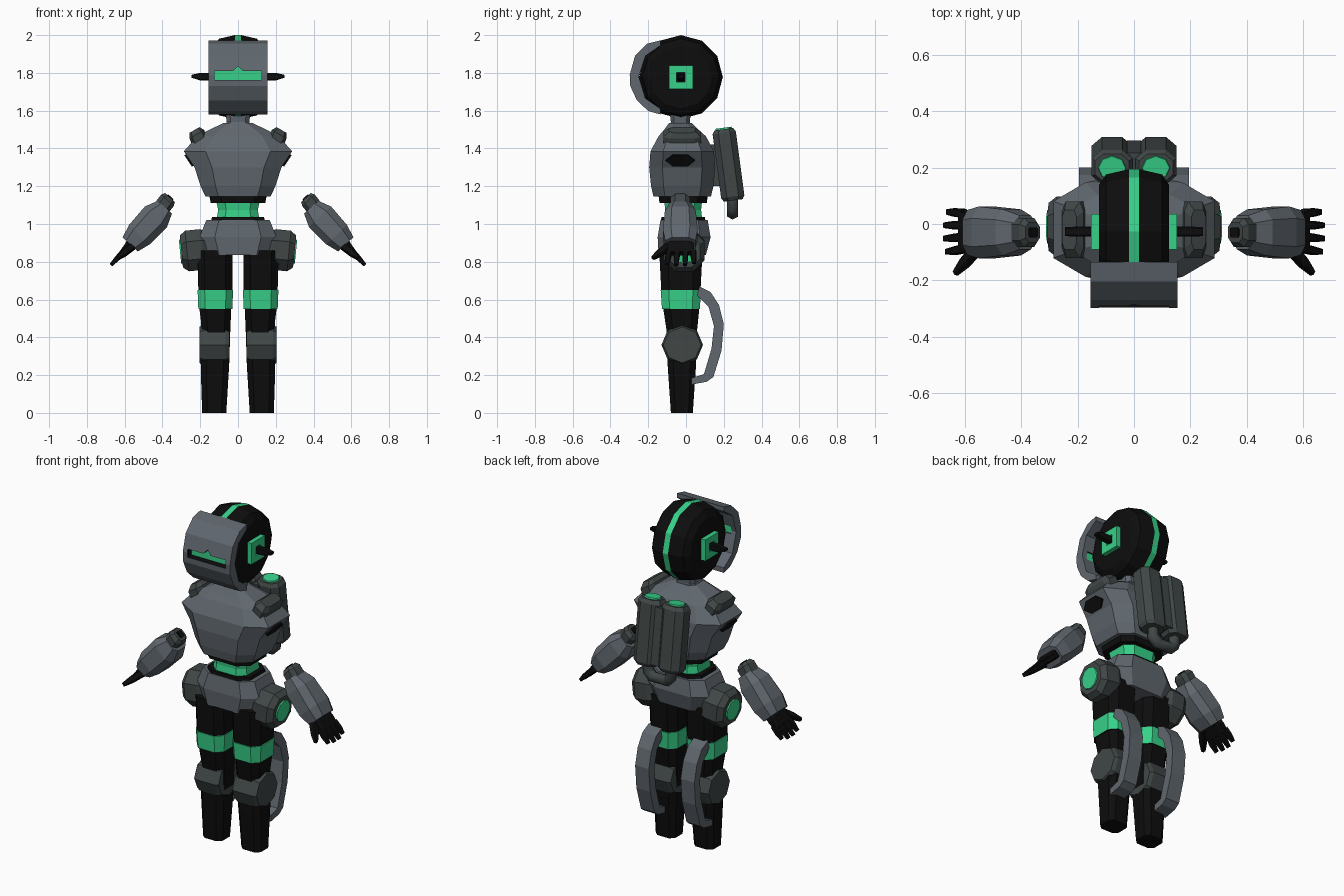
import bpy, bmesh, math
from mathutils import Vector as V

if "Cube" in bpy.data.objects:
    bpy.data.objects.remove(bpy.data.objects["Cube"])


def material(name, rgb):
    m = bpy.data.materials.new(name)
    m.diffuse_color = (*rgb, 1)
    m.use_nodes = True
    m.node_tree.nodes["Principled BSDF"].inputs["Base Color"].default_value = m.diffuse_color
    return m


GREY = material("steel grey", (0.115, 0.135, 0.155))
DARK = material("dark grey", (0.052, 0.063, 0.062))
BLACK = material("black", (0.004, 0.004, 0.004))
GREEN = material("green", (0.038, 0.64, 0.25))


def loft(name, rings, mats, mirror=False, rule=None):
    """Skin a list of equal rings, cap both ends, colour by rule(face centre)."""
    bm = bmesh.new()
    vs = [[bm.verts.new(p) for p in r] for r in rings]
    n = len(vs[0])
    for a, b in zip(vs, vs[1:]):
        for i in range(n):
            bm.faces.new((a[i], a[(i + 1) % n], b[(i + 1) % n], b[i]))
    bm.faces.new(vs[0])
    bm.faces.new(vs[-1])
    bmesh.ops.recalc_face_normals(bm, faces=bm.faces)
    if rule:
        for f in bm.faces:
            f.material_index = rule(f.calc_center_median())
    me = bpy.data.meshes.new(name)
    bm.to_mesh(me)
    bm.free()
    ob = bpy.data.objects.new(name, me)
    bpy.context.collection.objects.link(ob)
    for m in mats if isinstance(mats, list) else [mats]:
        me.materials.append(m)
    if mirror:
        ob.modifiers.new("mirror", 'MIRROR').use_mirror_merge = False
    return ob


def outline(n, k):
    """Unit cross-section: chamfered square if k is set, otherwise an n-gon."""
    if k is not None:
        c = 1 - k
        return [(1, -c), (1, c), (c, 1), (-c, 1), (-1, c), (-1, -c), (-c, -1), (c, -1)]
    return [(math.cos(2 * math.pi * i / n), math.sin(2 * math.pi * i / n)) for i in range(n)]


def stack(name, axis, u, sections, mats, n=8, k=None, **kw):
    """Sections (centre, half u, half v) set square to the axis."""
    u = V(u)
    v = V(axis).normalized().cross(u).normalized()
    rings = [[V(c) + u * a * hu + v * b * hv for a, b in outline(n, k)]
             for c, hu, hv in sections]
    return loft(name, rings, mats, **kw)


def prism(name, pts, axis, t0, t1, mats, **kw):
    """Flat outline pushed along x or y."""
    make = (lambda t, p: (t, *p)) if axis == 'X' else (lambda t, p: (p[0], t, p[1]))
    return loft(name, [[make(t, p) for p in pts] for t in (t0, t1)], mats, **kw)


def box(name, lo, hi, mats, **kw):
    return prism(name, [(lo[1], lo[2]), (hi[1], lo[2]), (hi[1], hi[2]), (lo[1], hi[2])],
                 'X', lo[0], hi[0], mats, **kw)


X, Y, Z = (1, 0, 0), (0, 1, 0), (0, 0, 1)

# Head: twelve-sided wheel with a green centre stripe
half = [(0.017, 0.222), (0.1, 0.203), (0.125, 0.165)]
prof = [(-x, r) for x, r in reversed(half)] + half
stack("head", X, Z, [((x, -0.027, 1.778), r, r) for x, r in prof], [BLACK, GREEN], n=12,
      rule=lambda c: 1 if abs(c.x) < 0.01 and abs(c.y + 0.027) + abs(c.z - 1.778) > 0.1 else 0)

# Ears: green square frame, black core and spike
for nm, y0, y1, z0, z1 in (("top", -.09, .036, 1.803, 1.84), ("bottom", -.09, .036, 1.714, 1.753),
                           ("front", -.09, -.05, 1.753, 1.803), ("back", -.004, .036, 1.753, 1.803)):
    box("ear_frame_" + nm, (0.115, y0, z0), (0.152, y1, z1), GREEN, mirror=True)
stack("ear_spike", X, Z, [((0.12, -0.027, 1.778), .02, .018), ((0.2, -0.027, 1.78), .02, .018),
                          ((0.245, -0.027, 1.782), .008, .016)], BLACK, k=0.3, mirror=True)

# Face visor: curved shell with a slot cut out
shell = [(-.135, 1.972), (-.205, 1.955), (-.27, 1.89), (-.298, 1.79), (-.295, 1.73), (-.26, 1.655),
         (-.2, 1.598), (-.135, 1.58), (-.135, 1.61), (-.215, 1.665), (-.25, 1.78), (-.215, 1.89),
         (-.135, 1.945)]
visor = prism("visor", shell, 'X', -0.155, 0.155, [GREY, BLACK])
slot = [(-.125, 1.763), (.125, 1.763), (.125, 1.81), (.025, 1.81), (0, 1.835), (-.025, 1.81), (-.125, 1.81)]
cutter = prism("slot_cutter", slot, 'Y', -0.36, -0.2, [GREY, BLACK], rule=lambda c: 1)
cutter.hide_render = True
cutter.display_type = 'WIRE'
cut = visor.modifiers.new("slot", 'BOOLEAN')
cut.operation, cut.object, cut.solver = 'DIFFERENCE', cutter, 'EXACT'
prism("eye_light", slot, 'Y', -0.258, -0.249, GREEN)

# Neck and torso
stack("neck", Z, X, [((0, -.03, 1.51), .075, .065), ((0, -.03, 1.54), .06, .05), ((0, -.03, 1.58), .065, .055)],
      GREY, k=0.35)
stack("torso", Z, X, [((0, -.02, 1.145), .172, .152), ((0, -.02, 1.2), .198, .165), ((0, -.02, 1.3), .23, .175),
                      ((0, -.02, 1.385), .287, .168), ((0, -.02, 1.465), .215, .125),
                      ((0, -.025, 1.5), .15, .09), ((0, -.03, 1.535), .075, .06)], GREY, k=0.4)
stack("shoulder_pad", (.5, 0, .86), Y, [((.195, -.02, 1.42), .1, .045), ((.218, -.02, 1.475), .1, .045),
                                        ((.23, -.02, 1.498), .07, .03)], DARK, k=0.35, mirror=True)
stack("arm_socket", (.83, 0, -.55), Y, [((.235, -.03, 1.352), .078, .042), ((.264, -.03, 1.334), .078, .042)],
      BLACK, n=6, mirror=True)

# Waist and pelvis
stack("waist_collar", Z, X, [((0, -.015, 1.11), .145, .125), ((0, -.015, 1.15), .15, .13)], BLACK, k=0.4)
stack("waist", Z, X, [((0, -.015, 1.03), .112, .1), ((0, -.015, 1.075), .105, .095), ((0, -.015, 1.12), .115, .1)],
      GREEN, k=0.4)
stack("waist_base", Z, X, [((0, -.015, 1.0), .145, .12), ((0, -.015, 1.037), .138, .115)], BLACK, k=0.4)
stack("pelvis", Z, X, [((0, -.02, .835), .165, .125), ((0, -.01, .93), .205, .14), ((0, -.01, 1.02), .168, .125)],
      GREY, k=0.4)

# Hip pods with green discs
hip = lambda t: (.16 + t, -.01, .868 - .1 * t)
stack("hip_pod", (1, 0, -.1), (.1 / 1.005, 0, 1 / 1.005),
      [(hip(0), .09, .09), (hip(.03), .108, .108), (hip(.11), .108, .108), (hip(.14), .085, .085)],
      DARK, k=0.55, mirror=True)
stack("hip_disc", (1, 0, -.1), (.1, 0, 1), [(hip(.135), .065, .065), (hip(.147), .062, .062)],
      GREEN, n=10, mirror=True)

# Legs with a green thigh band, knee discs and calf blades
stack("leg", Z, X, [((.126, -.022, 0), .064, .058), ((.122, -.022, .25), .075, .075),
                    ((.115, -.022, .43), .074, .08), ((.12, -.025, .549), .084, .095),
                    ((.12, -.027, .55), .09, .1), ((.12, -.027, .65), .094, .107),
                    ((.12, -.027, .651), .09, .104), ((.122, -.027, .86), .093, .115)],
      [BLACK, GREEN], k=0.4, mirror=True, rule=lambda c: 1 if .5495 < c.z < .6505 else 0)
stack("knee", X, Y, [((.045, -.02, .36), .1, .095), ((.065, -.02, .36), .11, .108),
                     ((.185, -.02, .36), .11, .108), ((.205, -.02, .36), .1, .095)], DARK, mirror=True)
blade = [(.07, .67), (.13, .64), (.175, .57), (.2, .47), (.188, .33), (.145, .19), (.11, .165), (.03, .15),
         (.03, .185), (.095, .205), (.135, .34), (.148, .46), (.12, .56), (.06, .62)]
prism("calf_blade", blade, 'X', .105, .195, GREY, mirror=True)

# Backpack: two leaning canisters, spine and a looped pipe
lean = V((0, -.05, .375)).normalized()
can = lambda x, t: V((x, .25, 1.125)) + lean * t
stack("canister", lean, X, [(can(.078, 0), .06, .05), (can(.078, .02), .073, .062), (can(.078, .36), .073, .062),
                            (can(.078, .38), .06, .05)], DARK, k=0.5, mirror=True)
stack("canister_cap", lean, X, [(can(.078, .375), .052, .045), (can(.078, .388), .048, .042)], GREEN, n=8,
      mirror=True)
stack("backpack_spine", lean, X, [(can(0, .02), .035, .05), (can(0, .35), .035, .05)], DARK, k=0.3)
box("backpack_mount", (-.08, .1, 1.2), (.08, .21, 1.42), DARK)
cu = bpy.data.curves.new("looped_pipe", 'CURVE')
cu.dimensions, cu.bevel_depth, cu.bevel_resolution, cu.use_fill_caps = '3D', .034, 1, True
path = [(-.075, 1.14), (-.075, 1.085), (-.045, 1.055), (.045, 1.055), (.075, 1.085), (.075, 1.14)]
sp = cu.splines.new('POLY')
sp.points.add(len(path) - 1)
for p, (x, z) in zip(sp.points, path):
    p.co = (x, .247, z, 1)
cu.materials.append(DARK)
bpy.context.collection.objects.link(bpy.data.objects.new("looped_pipe", cu))

# Floating forearms
d = V((.68, 0, -.73)).normalized()
arm = lambda t, y=-.03, s=0: V((.4, y, 1.075)) + d * t + V((.73, 0, .68)) * s
stack("forearm", d, Y, [(arm(-.02), .06, .05), (arm(.05), .082, .08), (arm(.18), .092, .075),
                        (arm(.25), .08, .055)], GREY, k=0.45, mirror=True)
stack("elbow_joint", d, Y, [(arm(-.075, s=.015), .035, .035), (arm(-.055, s=.015), .052, .045),
                            (arm(0, s=.01), .052, .045)], DARK, k=0.45, mirror=True)
stack("elbow_plug", d, Y, [(arm(-.081, s=.015), .018, .02), (arm(-.05, s=.015), .018, .02)], BLACK, k=0.3,
      mirror=True)

# Hands: palm, four fingers, thumb
stack("palm", d, Y, [(arm(.23), .06, .03), (arm(.27), .072, .022), (arm(.315), .07, .016)], BLACK, k=0.25,
      mirror=True)
for i, length in enumerate((.385, .4, .4, .39)):
    y = .038 - .042 * i
    stack(f"finger_{i + 1}", d, Y, [(arm(.3, y), .016, .015), (arm(.345, y * 1.08), .015, .015),
                                    (arm(length, y * 1.12), .01, .009)], BLACK, k=0.3, mirror=True)
t0, t1 = V((.555, -.085, .885)), V((.635, -.175, .82))
td = (t1 - t0).normalized()
stack("thumb", td, td.orthogonal().normalized(), [(t0, .02, .02), (t0.lerp(t1, .6), .018, .018), (t1, .01, .01)],
      BLACK, k=0.3, mirror=True)
